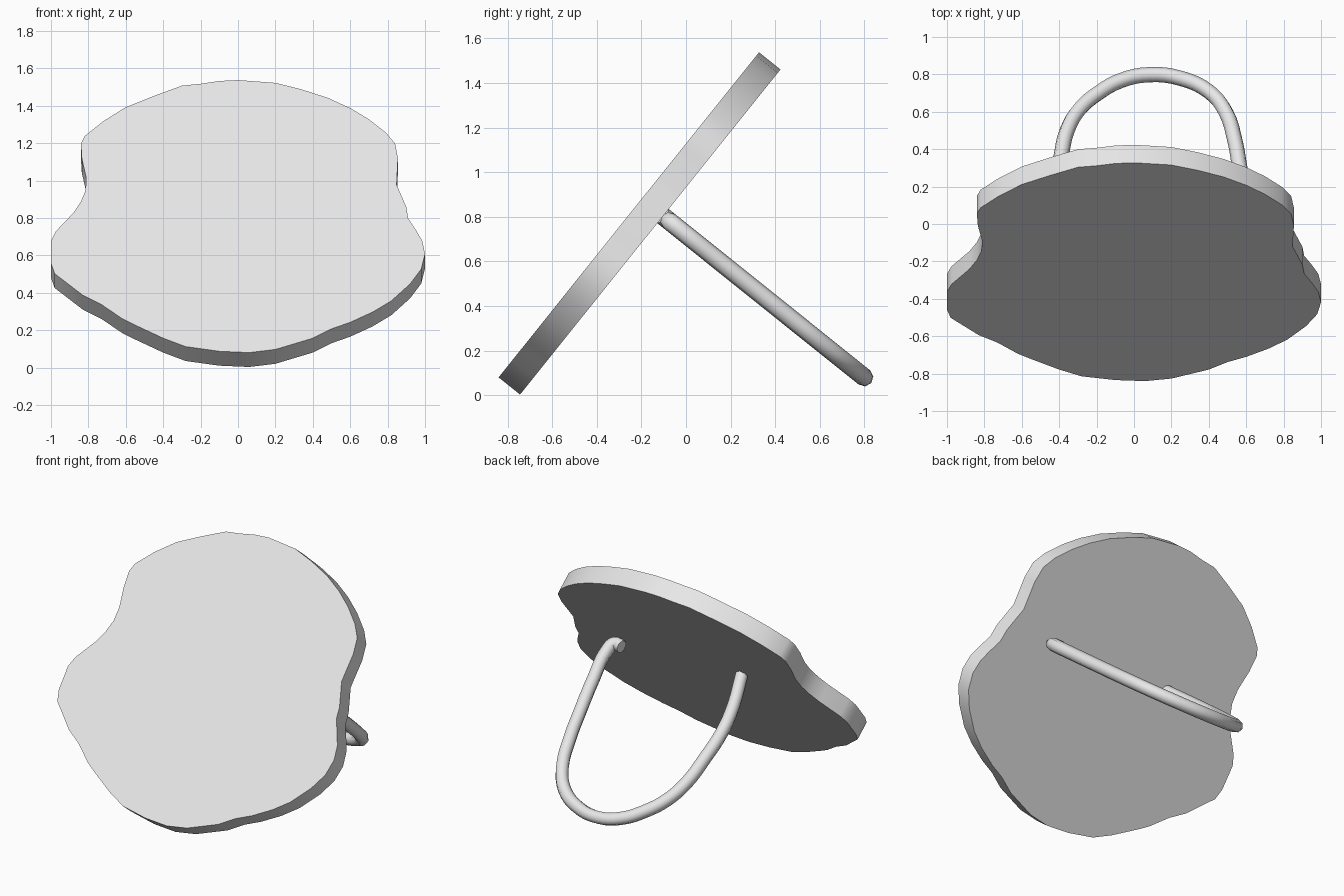
import bpy
import bmesh
import math
from mathutils import Matrix, Vector

default_cube = bpy.data.objects.get("Cube")
if default_cube:
    bpy.data.objects.remove(default_cube, do_unlink=True)

# One plain grey material for everything
grey = bpy.data.materials.new("plain grey")
grey.use_nodes = True
grey_colour = (.8, .8, .8, 1)
grey.diffuse_color = grey_colour
grey.node_tree.nodes["Principled BSDF"].inputs["Base Color"].default_value = grey_colour

# Leaning frame: across = x, up the slope, and out of the front face
slope_up = Vector((0, .625, .78)).normalized()
across = Vector((1, 0, 0))
facing = across.cross(slope_up)
frame = Matrix((across, slope_up, facing)).transposed().to_4x4()
frame.translation = (0, -.84, .08)

thickness = .123
base_height = .083


def finish(obj, angle):
    """Place the part in the leaning frame, shade it and colour it."""
    bpy.ops.object.select_all(action='DESELECT')
    obj.select_set(True)
    bpy.context.view_layer.objects.active = obj
    if obj.type == 'CURVE':
        bpy.ops.object.convert(target='MESH')
        obj = bpy.context.object
    obj.data.transform(frame)
    obj.data.materials.clear()
    obj.data.materials.append(grey)
    bpy.ops.object.shade_smooth_by_angle(angle=math.radians(angle))


# Panel outline as (x, height), clockwise from the top
outline = [
    (0, 1.54), (.2, 1.525), (.34, 1.49), (.48, 1.445), (.6, 1.39), (.7, 1.33),
    (.79, 1.26), (.84, 1.2), (.855, 1.12), (.848, .98), (.87, .93), (.9, .86),
    (.91, .8), (.95, .74), (.985, .68), (1, .61), (.98, .53), (.92, .45),
    (.82, .36), (.72, .3), (.6, .245), (.5, .21), (.4, .16), (.2, .1),
    (.06, .083), (-.1, .09), (-.28, .115), (-.4, .16), (-.55, .23),
    (-.62, .265), (-.73, .34), (-.83, .39), (-.98, .505), (-1, .56),
    (-1, .68), (-.975, .73), (-.88, .83), (-.84, .89), (-.815, .95),
    (-.812, 1.02), (-.835, 1.12), (-.84, 1.2), (-.82, 1.24), (-.72, 1.32),
    (-.6, 1.395), (-.45, 1.455), (-.3, 1.51), (-.2, 1.52), (-.1, 1.535),
]

# Panel: flat outline extruded backwards
bm = bmesh.new()
front = bm.faces.new([bm.verts.new((x, (z - base_height) / slope_up.z, 0))
                      for x, z in outline])
extruded = bmesh.ops.extrude_face_region(bm, geom=[front], use_keep_orig=True)
back_verts = [v for v in extruded["geom"] if isinstance(v, bmesh.types.BMVert)]
bmesh.ops.translate(bm, verts=back_verts, vec=(0, 0, -thickness))
bmesh.ops.recalc_face_normals(bm, faces=bm.faces)
panel_mesh = bpy.data.meshes.new("leaning_panel")
bm.to_mesh(panel_mesh)
bm.free()
panel = bpy.data.objects.new("leaning_panel", panel_mesh)
bpy.context.collection.objects.link(panel)
finish(panel, 40)

# Support loop path as (x, distance behind the panel)
loop_path = [
    (.52, .05), (.575, .04), (.6, .1), (.59, .3), (.56, .56), (.54, .7),
    (.49, .9), (.4, 1.04), (.25, 1.13), (.08, 1.155), (-.07, 1.115),
    (-.19, 1.03), (-.29, .92), (-.355, .78), (-.39, .59), (-.41, .4),
    (-.395, .22), (-.34, 0),
]
loop_height = 1.025

# Support loop: round tube swept along the path
loop_curve = bpy.data.curves.new("support_loop", 'CURVE')
loop_curve.dimensions = '3D'
loop_curve.bevel_depth = .041
loop_curve.bevel_resolution = 2
loop_curve.resolution_u = 4
loop_curve.use_fill_caps = True
spline = loop_curve.splines.new('BEZIER')
spline.bezier_points.add(len(loop_path) - 1)
for point, (x, distance) in zip(spline.bezier_points, loop_path):
    point.co = (x, loop_height, -thickness - distance)
    point.handle_left_type = point.handle_right_type = 'AUTO'
support_loop = bpy.data.objects.new("support_loop", loop_curve)
bpy.context.collection.objects.link(support_loop)
finish(support_loop, 60)
